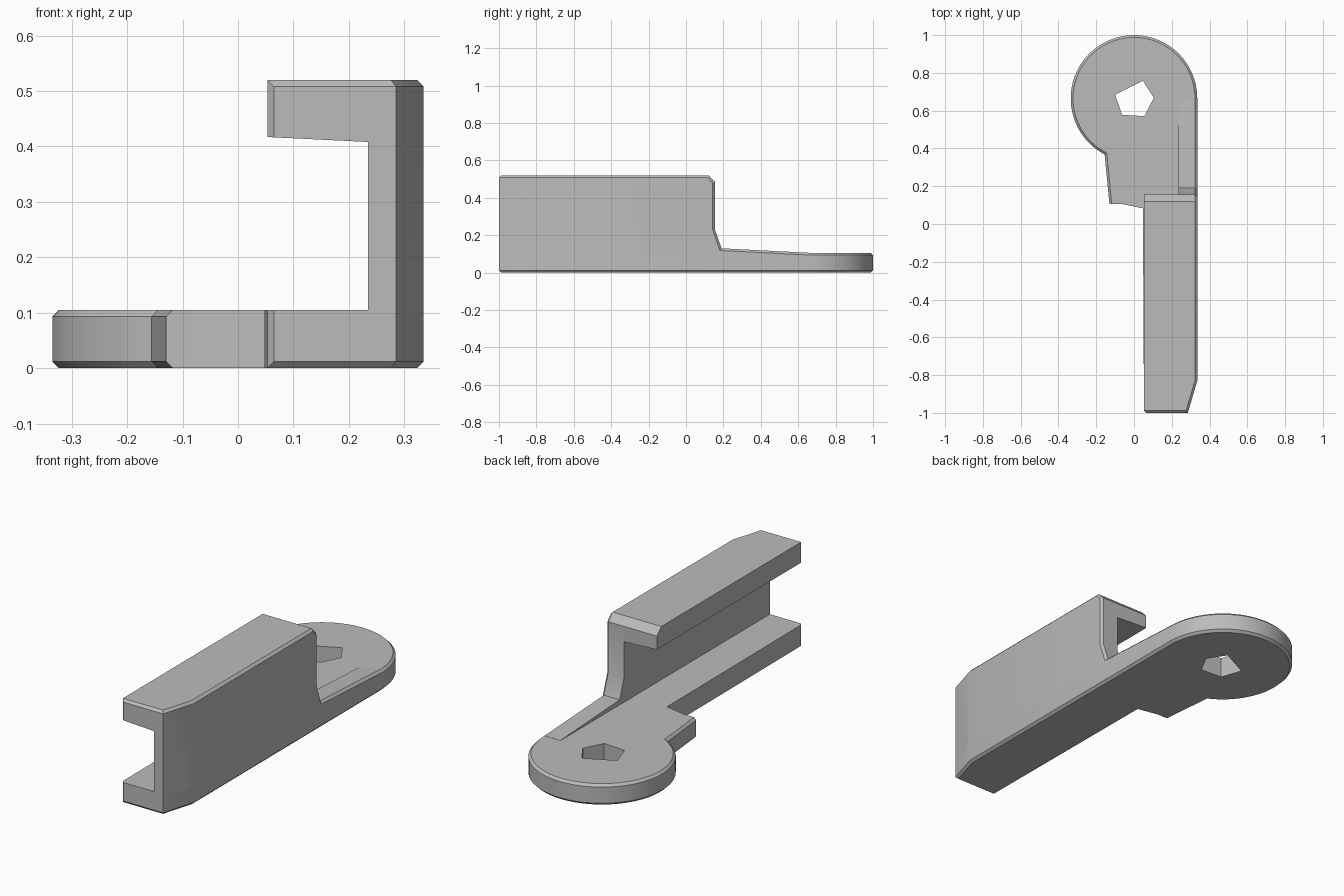
import bpy, bmesh, math
from mathutils import Vector

if "Cube" in bpy.data.objects:
    bpy.data.objects.remove(bpy.data.objects["Cube"])

C = 0.012                                    # chamfer size
grey = bpy.data.materials.new("plain_grey")
grey.diffuse_color = (0.5, 0.5, 0.5, 1)
grey.use_nodes = True
grey.node_tree.nodes["Principled BSDF"].inputs["Base Color"].default_value = grey.diffuse_color


def inset(pts, offs):
    """Move each edge of a counter-clockwise outline inwards by its own distance."""
    n, lines, out = len(pts), [], []
    for i in range(n):
        a, b = Vector(pts[i]), Vector(pts[(i + 1) % n])
        d = (b - a).normalized()
        nrm = Vector((-d.y, d.x))
        lines.append((nrm, nrm.dot(a) + offs[i]))
    for i in range(n):
        (p, c), (q, e) = lines[i - 1], lines[i]
        det = p.x * q.y - p.y * q.x
        out.append(((c * q.y - e * p.y) / det, (p.x * e - q.x * c) / det))
    return out


def loft(bm, rings, caps=True):
    """Join rings of 3D points with side faces, optionally closing both ends."""
    vr = [[bm.verts.new(p) for p in r] for r in rings]
    n = len(vr[0])
    for a, b in zip(vr, vr[1:]):
        for i in range(n):
            j = (i + 1) % n
            bm.faces.new((a[i], a[j], b[j], b[i]))
    if caps:
        bm.faces.new(vr[0])
        bm.faces.new(vr[-1])
    return vr


def clip(bm, co, no):
    """Slice away everything beyond a plane and close the cut."""
    bmesh.ops.bisect_plane(bm, geom=bm.verts[:] + bm.edges[:] + bm.faces[:], dist=1e-6,
                           plane_co=co, plane_no=Vector(no).normalized(), clear_outer=True)
    bmesh.ops.holes_fill(bm, edges=[e for e in bm.edges if e.is_boundary], sides=0)


def finish(bm, name):
    bmesh.ops.recalc_face_normals(bm, faces=bm.faces[:])
    me = bpy.data.meshes.new(name)
    bm.to_mesh(me)
    bm.free()
    me.materials.append(grey)
    ob = bpy.data.objects.new(name, me)
    bpy.context.collection.objects.link(ob)
    bpy.ops.object.select_all(action='DESELECT')
    ob.select_set(True)
    bpy.context.view_layer.objects.active = ob
    bpy.ops.object.shade_smooth_by_angle(angle=math.radians(25))


# Base plate: round head, side lug and long lower flange, with a five-sided hole
N, R, CY = 56, 0.335, 0.665
sweep = math.radians(242.3)
arc = [(R * math.cos(sweep * i / N), CY + R * math.sin(sweep * i / N)) for i in range(N + 1)]
outline = ([(0.065, -1), (0.285, -1), (0.335, -0.83)] + arc +
           [(-0.13, 0.105), (-0.06, 0.105), (0.047, 0.083), (0.053, -0.988)])
low = [C, C] + [C] * (N + 2) + [0] * 4
high = [0, 0] + [C] * (N + 2) + [0] * 4
hole = [(-0.1, 0.685), (-0.063, 0.578), (0.055, 0.571), (0.105, 0.668), (0.047, 0.758)]
H = 0.105
bm = bmesh.new()
outer = loft(bm, [[(x, y, z) for x, y in ring] for ring, z in (
    (inset(outline, low), 0), (outline, C), (outline, H - C), (inset(outline, high), H))], False)
inner = loft(bm, [[(x, y, z) for x, y in hole] for z in (0, H)], False)
for k in (0, -1):
    edges = [bm.edges.get((r[i - 1], r[i])) for r in (outer[k], inner[k]) for i in range(len(r))]
    bmesh.ops.triangle_fill(bm, edges=edges, use_beauty=True, normal=(0, 0, 1))
finish(bm, "base_plate")

# Upright wall with a sloping foot that runs out along the plate edge
side = [(-1, H - C), (0.66, H - C), (0.66, 0.106), (0.19, 0.13),
        (0.155, 0.23), (0.155, 0.485), (0.12, 0.52), (-1, 0.52)]
side_in = inset(side, [0, 0, C, C, C, C, C, 0])
bm = bmesh.new()
loft(bm, [[(x, y, z) for y, z in ring] for ring, x in (
    (side, 0.235), (side, 0.335 - C), (side_in, 0.335))])
clip(bm, (0.335, -0.83, 0), (0.17, -0.05, 0))          # slanted front corner
clip(bm, (0.335, -0.83, 0.52 - C), (0.959, -0.282, 1))
clip(bm, (0, -1, 0.52 - C), (0, -1, 1))
finish(bm, "upright_wall")

# Upper flange
section = [(0.053, 0.417), (0.235, 0.408), (0.235, 0.52), (0.053, 0.52)]
bm = bmesh.new()
loft(bm, [[(x, y, z) for x, z in section] for y in (-1, 0.155)])
clip(bm, (0, 0.155, 0.485), (0, 1, 1))
clip(bm, (0, -1, 0.52 - C), (0, -1, 1))
clip(bm, (0.053 + C, -1, 0), (-1, -1, 0))
finish(bm, "upper_flange")
